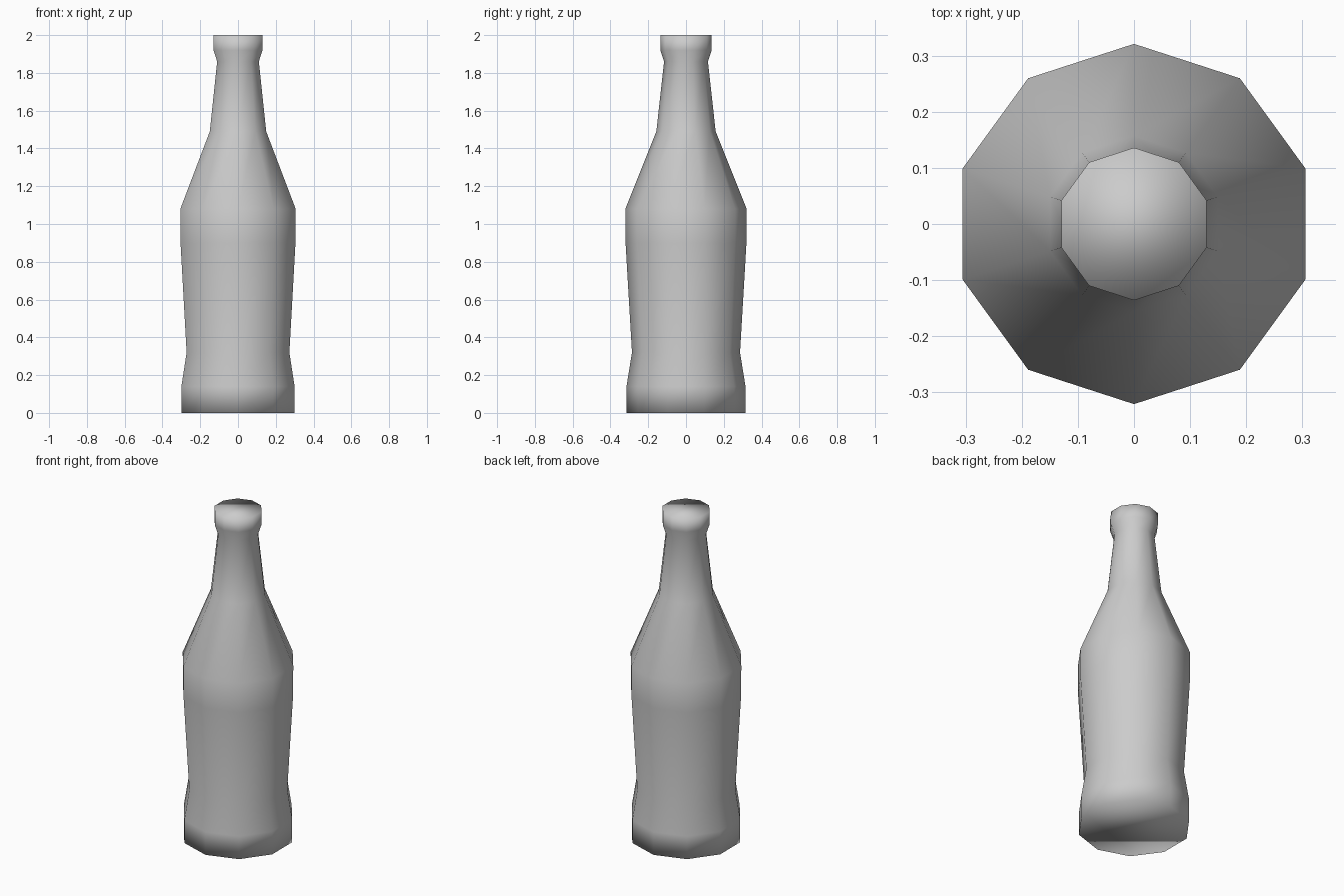
import bpy
import bmesh
from math import cos, sin, pi

cube = bpy.data.objects.get("Cube")
if cube:
    bpy.data.objects.remove(cube, do_unlink=True)

SIDES = 10

# Single grey colour
grey = bpy.data.materials.new("light_grey")
grey.use_nodes = True
colour = (0.6, 0.6, 0.6, 1)
grey.diffuse_color = colour
grey.node_tree.nodes["Principled BSDF"].inputs["Base Color"].default_value = colour

# Bottle outline, foot to lip: (radius, height)
profile = [
    (0.315, 0), (0.315, 0.14),      # foot
    (0.286, 0.32),                  # waist
    (0.32, 0.9), (0.321, 1.08),     # body
    (0.157, 1.49),                  # shoulder
    (0.116, 1.86),                  # neck
    (0.136, 1.92), (0.136, 2),      # lip
]


def ring(bm, radius, z):
    """Ring of vertices with one corner facing the back."""
    angles = [pi / 2 + 2 * pi * i / SIDES for i in range(SIDES)]
    return [bm.verts.new((radius * cos(a), radius * sin(a), z)) for a in angles]


bm = bmesh.new()
rings = [ring(bm, r, z) for r, z in profile]

# Side walls
for low, high in zip(rings, rings[1:]):
    for i in range(SIDES):
        j = (i + 1) % SIDES
        bm.faces.new((low[i], low[j], high[j], high[i]))

# Closed base and top, shaded smoothly into the walls
bm.faces.new(rings[0][::-1])
bm.faces.new(rings[-1])
for face in bm.faces:
    face.smooth = True

mesh = bpy.data.meshes.new("bottle")
bm.to_mesh(mesh)
bm.free()
mesh.materials.append(grey)
bottle = bpy.data.objects.new("bottle", mesh)
bpy.context.collection.objects.link(bottle)
